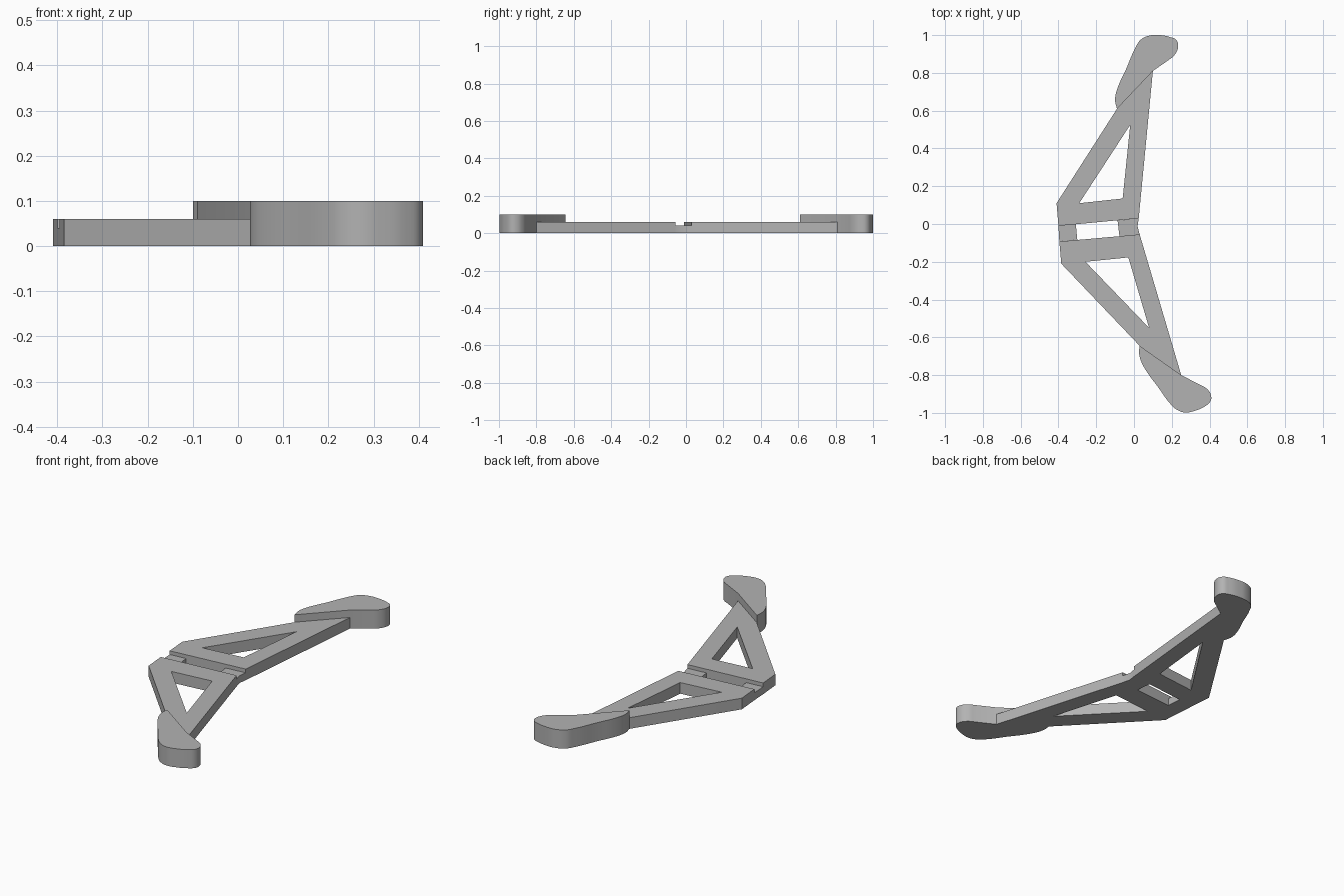
import bpy
import bmesh
import math

cube = bpy.data.objects.get("Cube")
if cube:
    bpy.data.objects.remove(cube, do_unlink=True)

GREY = (0.45, 0.45, 0.45, 1.0)
grey = bpy.data.materials.new("plain grey")
grey.use_nodes = True
grey.diffuse_color = GREY
for node in grey.node_tree.nodes:
    if node.type == 'BSDF_PRINCIPLED':
        node.inputs["Base Color"].default_value = GREY

FRAME_TOP, PAD_TOP, HINGE_TOP = 0.06, 0.1, 0.04


def add_outline(curve, points, rounded):
    """Add a closed outline; rounded ones keep sharp corners at the first and last two points."""
    spline = curve.splines.new('BEZIER')
    spline.bezier_points.add(len(points) - 1)
    sharp = {0, 1, len(points) - 1}
    for i, (x, y) in enumerate(points):
        point = spline.bezier_points[i]
        point.co = (x, y, 0)
        kind = 'AUTO' if rounded and i not in sharp else 'VECTOR'
        point.handle_left_type = point.handle_right_type = kind
    spline.resolution_u = 5 if rounded else 1
    spline.use_cyclic_u = True


def add_plate(name, height, outline, hole=None, rounded=False):
    """Extrude a flat outline, with an optional hole, from the ground up."""
    curve = bpy.data.curves.new(name, 'CURVE')
    curve.dimensions = '2D'
    curve.fill_mode = 'BOTH'
    curve.extrude = height / 2
    add_outline(curve, outline, rounded)
    if hole:
        add_outline(curve, hole, False)
    obj = bpy.data.objects.new(name, curve)
    bpy.context.collection.objects.link(obj)
    bpy.ops.object.select_all(action='DESELECT')
    obj.select_set(True)
    bpy.context.view_layer.objects.active = obj
    bpy.ops.object.convert(target='MESH')
    obj = bpy.context.object

    # Weld the caps to the walls and stand the plate on the ground
    bm = bmesh.new()
    bm.from_mesh(obj.data)
    bmesh.ops.remove_doubles(bm, verts=bm.verts, dist=0.0005)
    bmesh.ops.translate(bm, verts=bm.verts, vec=(0, 0, height / 2))
    bmesh.ops.recalc_face_normals(bm, faces=bm.faces)
    bm.to_mesh(obj.data)
    bm.free()
    obj.data.materials.clear()
    obj.data.materials.append(grey)
    bpy.ops.object.shade_smooth_by_angle(angle=math.radians(30))
    return obj


# Triangular open frames
add_plate("back_frame", FRAME_TOP,
          [(-.09, .61), (-.41, .11), (-.4, -.01), (.025, .03), (.1, .81)],
          hole=[(-.02, .525), (-.29, .11), (-.06, .135)])
add_plate("front_frame", FRAME_TOP,
          [(-.395, -.093), (-.385, -.21), (.03, -.645), (.25, -.8), (.03, -.055)],
          hole=[(-.257, -.2), (-.03, -.177), (.08, -.55)])

# Thin hinge links between the frames
add_plate("right_hinge", HINGE_TOP,
          [(-.4, -.01), (-.308, -.001), (-.3, -.084), (-.395, -.093)])
add_plate("left_hinge", HINGE_TOP,
          [(-.087, .019), (.025, .03), (.019, -.012), (.03, -.055), (-.077, -.065)])

# Thick rounded end pads, straight where they meet the frames
add_plate("back_pad", PAD_TOP,
          [(.1, .81), (-.09, .61), (-.1, .655), (-.092, .705), (-.042, .82),
           (.008, .934), (.035, .975), (.08, .997), (.135, 1), (.19, .99),
           (.225, .973), (.234, .94), (.215, .895), (.175, .862)],
          rounded=True)
add_plate("front_pad", PAD_TOP,
          [(.25, -.8), (.03, -.645), (.027, -.68), (.035, -.72), (.06, -.77),
           (.127, -.863), (.195, -.955), (.23, -.985), (.272, -.998),
           (.325, -.988), (.373, -.967), (.405, -.938), (.407, -.905),
           (.383, -.87), (.347, -.85)],
          rounded=True)
